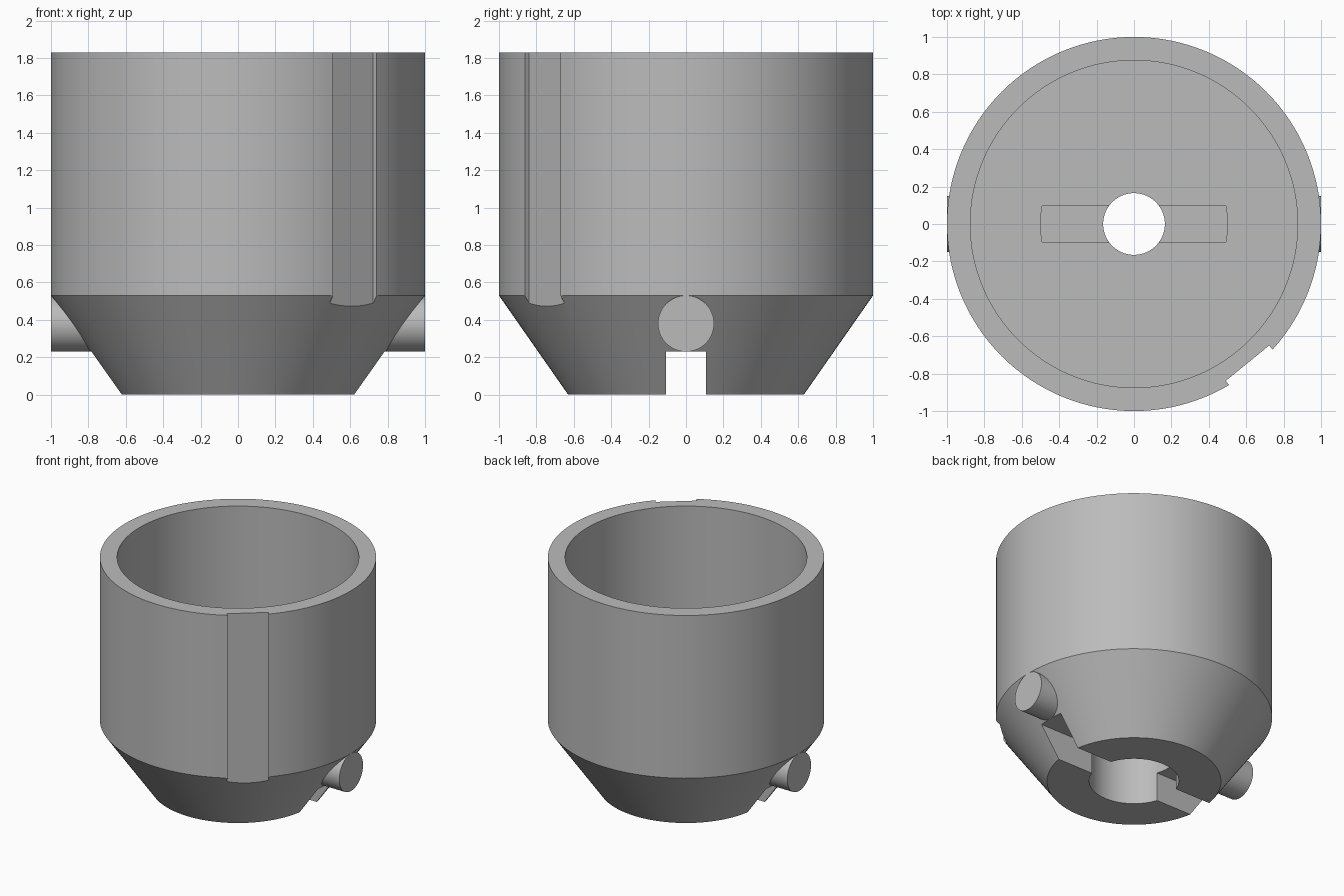
import bpy
import bmesh
from math import cos, sin, asin, pi, radians
from mathutils import Matrix, Vector

cube = bpy.data.objects.get("Cube")
if cube:
    bpy.data.objects.remove(cube, do_unlink=True)

SEGMENTS = 128
TOP, SHOULDER, FLOOR, SLOT_TOP = 1.83, 0.53, 0.64, 0.23
PIN_RADIUS = 0.15

grey = bpy.data.materials.new("plain grey")
grey.use_nodes = True
COLOUR = (0.5, 0.5, 0.5, 1)
grey.diffuse_color = COLOUR
grey.node_tree.nodes["Principled BSDF"].inputs["Base Color"].default_value = COLOUR


def make_object(name, bm):
    bmesh.ops.recalc_face_normals(bm, faces=bm.faces)
    mesh = bpy.data.meshes.new(name)
    bm.to_mesh(mesh)
    bm.free()
    mesh.materials.append(grey)
    obj = bpy.data.objects.new(name, mesh)
    bpy.context.collection.objects.link(obj)
    return obj


def lathe(name, profile):
    """Revolve a closed (radius, height) outline around z."""
    bm = bmesh.new()
    rings = []
    for i in range(SEGMENTS):
        a = 2 * pi * i / SEGMENTS
        rings.append([bm.verts.new((r * cos(a), r * sin(a), z)) for r, z in profile])
    n = len(profile)
    for i, ring in enumerate(rings):
        after = rings[(i + 1) % SEGMENTS]
        for j in range(n):
            k = (j + 1) % n
            bm.faces.new((ring[j], after[j], after[k], ring[k]))
    return make_object(name, bm)


def box(name, size, matrix):
    bm = bmesh.new()
    bmesh.ops.create_cube(bm, size=1, matrix=matrix @ Matrix.Diagonal((*size, 1)))
    return make_object(name, bm)


def prism(name, outline, low, high):
    bm = bmesh.new()
    face = bm.faces.new([bm.verts.new((x, y, low)) for x, y in outline])
    grown = bmesh.ops.extrude_face_region(bm, geom=[face])["geom"]
    verts = [v for v in grown if isinstance(v, bmesh.types.BMVert)]
    bmesh.ops.translate(bm, verts=verts, vec=(0, 0, high - low))
    return make_object(name, bm)


def cut(target, cutter):
    """Subtract the cutter from the target, then discard it."""
    cutter.hide_render = True
    mod = target.modifiers.new("cut", "BOOLEAN")
    mod.operation = "DIFFERENCE"
    mod.solver = "EXACT"
    mod.object = cutter
    bpy.context.view_layer.update()
    result = bpy.data.meshes.new_from_object(
        target.evaluated_get(bpy.context.evaluated_depsgraph_get()))
    target.modifiers.clear()
    target.data = result
    bpy.data.objects.remove(cutter, do_unlink=True)


def smooth(obj):
    bpy.ops.object.select_all(action="DESELECT")
    obj.select_set(True)
    bpy.context.view_layer.objects.active = obj
    bpy.ops.object.shade_smooth_by_angle(angle=radians(25))


# Cup with a tapered foot, stepped centre bore and thick floor
cup = lathe("cup_body", [
    (0.325, 0), (0.63, 0), (1, SHOULDER), (1, TOP), (0.875, TOP),
    (0.875, FLOOR), (0.165, FLOOR), (0.165, 0.46), (0.325, 0.46)])

# Cross slot through the underside
cut(cup, box("foot_slot_cutter", (3, 0.214, 2 * SLOT_TOP), Matrix.Identity(4)))

# Shallow round-ended key recess in the inner floor
half = asin(0.1 / 0.5)
arc = [half * (i / 4 - 1) for i in range(9)]
outline = [(0.5 * cos(a + side), 0.5 * sin(a + side)) for side in (0, pi) for a in arc]
cut(cup, prism("floor_recess_cutter", outline, 0.54, FLOOR + 0.1))

# Flat keyway down the outer wall
turn = Matrix.Rotation(radians(-50.8), 4, "Z")
place = turn @ Matrix.Translation(Vector((0.96 + 0.25, 0, 1.3)))
cut(cup, box("keyway_cutter", (0.5, 0.3, 2), place))
smooth(cup)

# Pins standing out of the tapered foot on both sides
for side, name in ((1, "left_pin"), (-1, "right_pin")):
    bm = bmesh.new()
    bmesh.ops.create_cone(
        bm, cap_ends=True, segments=64, radius1=PIN_RADIUS, radius2=PIN_RADIUS, depth=0.4,
        matrix=Matrix.Translation((side * 0.8, 0, SLOT_TOP + PIN_RADIUS))
        @ Matrix.Rotation(pi / 2, 4, "Y"))
    smooth(make_object(name, bm))
